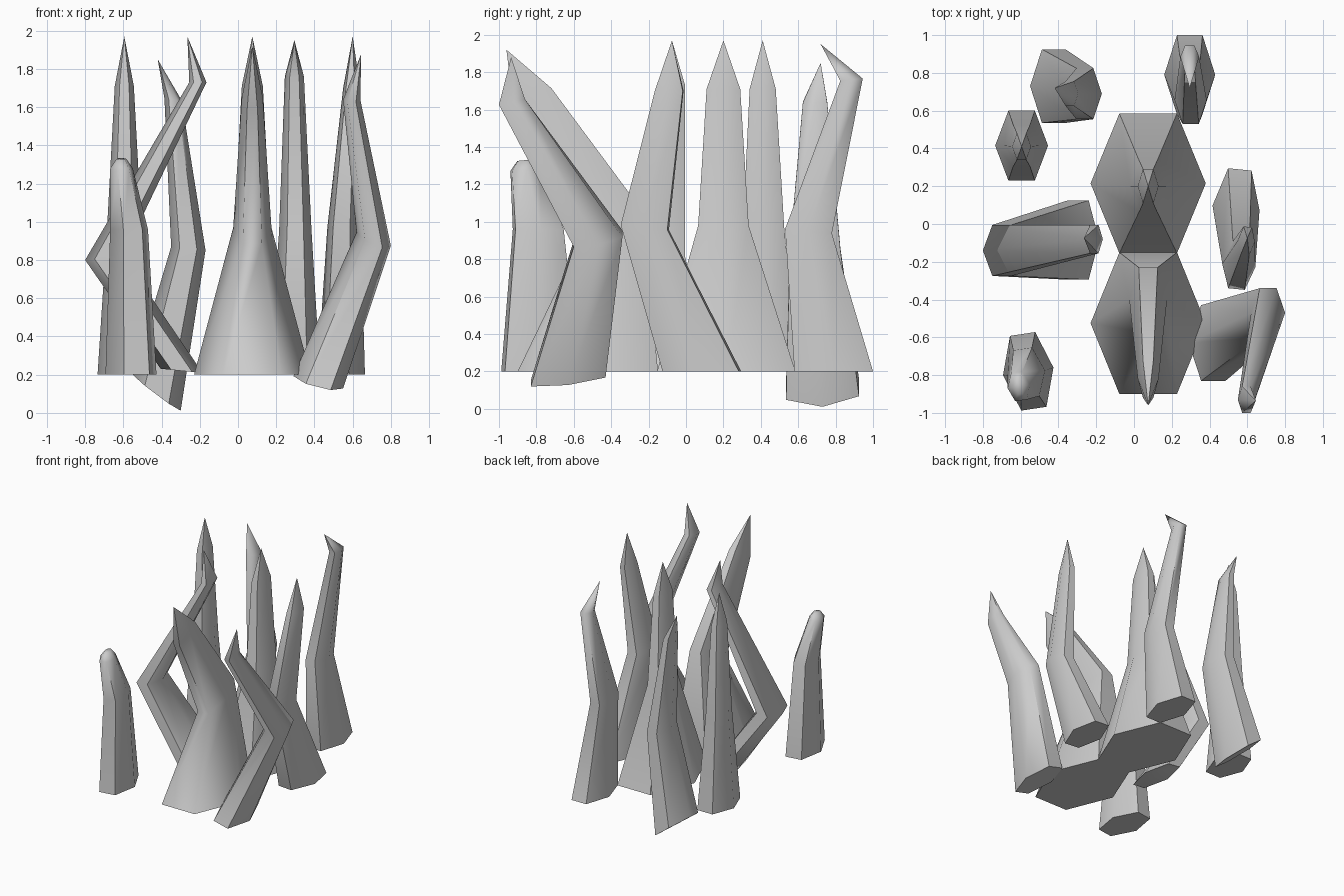
import bpy, bmesh
from math import cos, sin, pi, radians

# Each ring: x, y, z, half-width x, half-width y, slope of z along x, slope along y
def spike(name, rings, tip=None, yaw=0.0):
    bm = bmesh.new()
    loops = []
    for x, y, z, rx, ry, sx, sy in rings:
        loop = []
        for i in range(6):
            a = i * pi / 3
            u, v = rx * cos(a), ry / sin(pi / 3) * sin(a)
            dx, dy = u * cos(yaw) - v * sin(yaw), u * sin(yaw) + v * cos(yaw)
            loop.append(bm.verts.new((x + dx, y + dy, z + sx * dx + sy * dy)))
        loops.append(loop)
    bm.faces.new(loops[0][::-1])
    for lo, hi in zip(loops, loops[1:]):
        for i in range(6):
            j = (i + 1) % 6
            bm.faces.new((lo[i], lo[j], hi[j], hi[i]))
    top = loops[-1]
    if tip:
        t = bm.verts.new(tip)
        for i in range(6):
            bm.faces.new((top[i], top[(i + 1) % 6], t))
    else:
        bm.faces.new(top)
    bmesh.ops.recalc_face_normals(bm, faces=bm.faces)
    me = bpy.data.meshes.new(name)
    bm.to_mesh(me)
    bm.free()
    ob = bpy.data.objects.new(name, me)
    bpy.context.collection.objects.link(ob)
    bpy.ops.object.select_all(action='DESELECT')
    ob.select_set(True)
    bpy.context.view_layer.objects.active = ob
    bpy.ops.object.shade_smooth_by_angle(angle=radians(65))

# Two large central spikes
spike("center_spike", [
    (0.075, 0.215, 0.2, 0.305, 0.37, 0, 0),
    (0.075, 0.2, 0.98, 0.095, 0.135, 0, 0),
    (0.075, 0.2, 1.71, 0.055, 0.09, 0, 0)], (0.075, 0.2, 1.97))
spike("leaning_center_spike", [
    (0.075, -0.525, 0.2, 0.305, 0.375, 0, 0),
    (0.075, -0.40, 0.97, 0.1, 0.17, 0, 0.5),
    (0.075, -0.82, 1.65, 0.055, 0.10, 0, 0.65)], (0.075, -0.96, 1.92))

# Right side
spike("front_right_bent_spike", [
    (0.42, -0.63, 0.16, 0.13, 0.2, -0.25, 0.12),
    (0.71, -0.47, 0.91, 0.09, 0.13, -0.4, 0.2),
    (0.595, -0.93, 1.64, 0.045, 0.07, 0, 0.2)], (0.645, -0.935, 1.88))
spike("right_spike", [
    (0.54, 0.085, 0.2, 0.125, 0.205, 0, 0),
    (0.555, -0.22, 0.97, 0.088, 0.125, 0, -0.1),
    (0.595, -0.09, 1.70, 0.045, 0.075, 0, 0)], (0.6, -0.075, 1.97), -0.1)
spike("back_right_spike", [
    (0.295, 0.79, 0.2, 0.135, 0.21, 0, 0),
    (0.3, 0.655, 0.95, 0.085, 0.125, 0, -0.1),
    (0.295, 0.885, 1.76, 0.05, 0.06, 0, 0.1)], (0.295, 0.72, 1.95))

# Left side
spike("back_left_spike", [
    (-0.425, 0.73, 0.105, 0.125, 0.195, -0.75, 0.05),
    (-0.26, 0.69, 0.86, 0.09, 0.135, -0.1, 0),
    (-0.34, 0.69, 1.64, 0.045, 0.065, -0.1, 0)], (-0.42, 0.72, 1.85))
spike("left_spike", [
    (-0.595, 0.415, 0.2, 0.14, 0.185, 0, 0),
    (-0.595, 0.415, 0.97, 0.09, 0.11, 0, 0),
    (-0.595, 0.41, 1.71, 0.05, 0.07, 0, 0)], (-0.595, 0.41, 1.97))
spike("left_bent_spike", [
    (-0.295, -0.085, 0.22, 0.11, 0.21, -0.1, 0),
    (-0.70, -0.14, 0.81, 0.1, 0.135, 0.1, 0),
    (-0.21, -0.08, 1.73, 0.045, 0.075, 0, 0)], (-0.265, -0.075, 1.97))

# Blunt stump at front left
spike("front_left_blunt_spike", [
    (-0.56, -0.78, 0.2, 0.135, 0.2, 0, 0),
    (-0.57, -0.79, 0.96, 0.1, 0.13, 0, 0),
    (-0.61, -0.86, 1.28, 0.06, 0.075, 0, 0.1),
    (-0.61, -0.86, 1.33, 0.025, 0.04, 0, 0.1)], None, 0.15)
